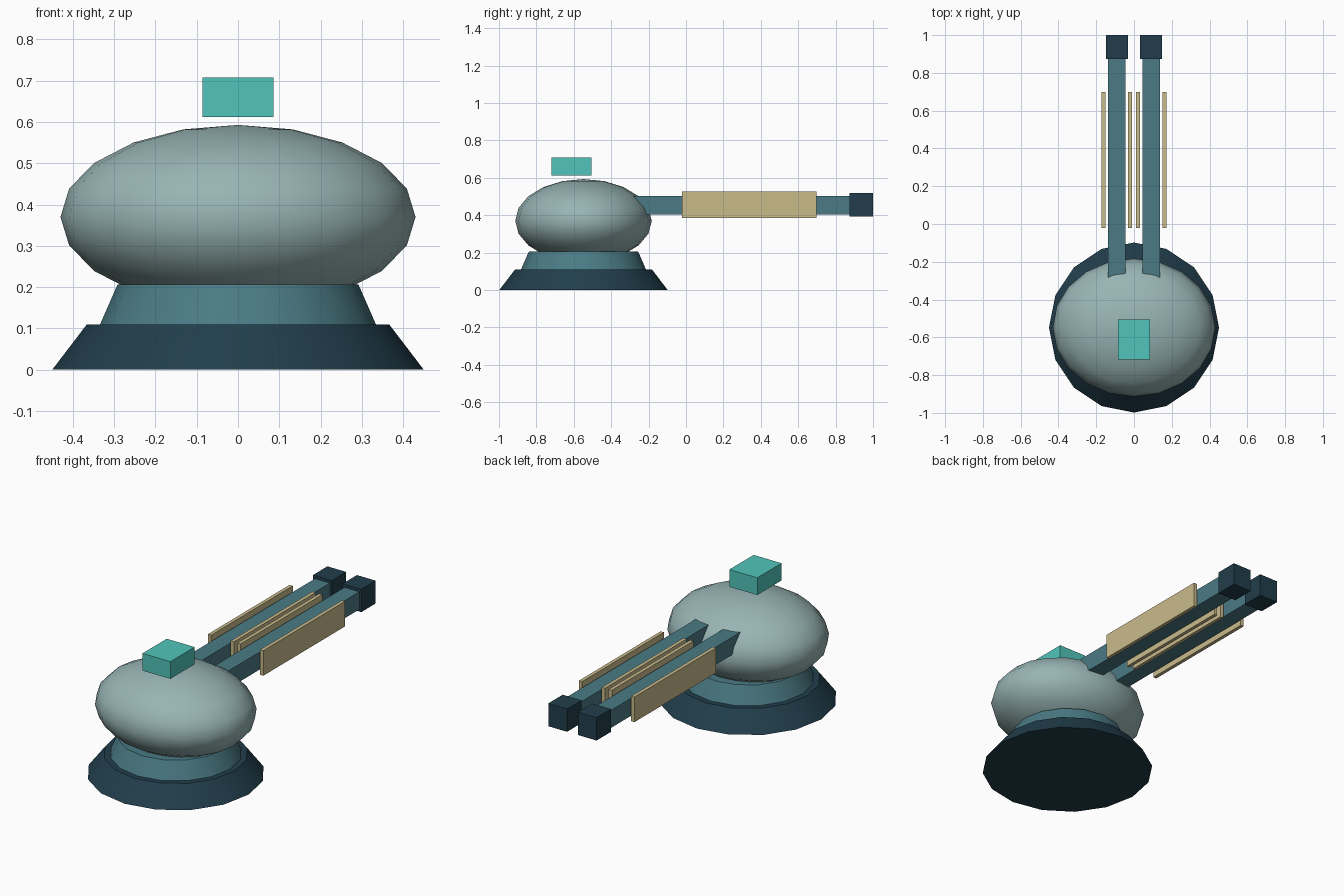
import bpy, math

if "Cube" in bpy.data.objects:
    bpy.data.objects.remove(bpy.data.objects["Cube"])


def material(name, rgb):
    # sRGB 0-255 to linear
    m = bpy.data.materials.new(name)
    m.diffuse_color = tuple((c / 255) ** 2.2 for c in rgb) + (1,)
    m.use_nodes = True
    m.node_tree.nodes["Principled BSDF"].inputs["Base Color"].default_value = m.diffuse_color
    return m


DARK = material("dark_steel", (38, 64, 77))
TEAL = material("teal_metal", (76, 122, 132))
SHELL = material("shell_grey", (150, 178, 178))
GLOW = material("sensor_turquoise", (82, 196, 186))
SAND = material("sand_plate", (200, 186, 138))


def finish(name, mat, smooth=False):
    ob = bpy.context.object
    ob.name = name
    ob.data.materials.append(mat)
    bpy.ops.object.transform_apply(location=False, rotation=False, scale=True)
    if smooth:
        bpy.ops.object.shade_smooth_by_angle(angle=math.radians(40))
    return ob


def box(name, mat, lo, hi):
    bpy.ops.mesh.primitive_cube_add(size=1, location=[(a + b) / 2 for a, b in zip(lo, hi)])
    bpy.context.object.scale = [b - a for a, b in zip(lo, hi)]
    return finish(name, mat)


def frustum(name, mat, r1, r2, z1, z2):
    bpy.ops.mesh.primitive_cone_add(vertices=16, radius1=r1, radius2=r2, depth=z2 - z1,
                                    location=(0, CY, (z1 + z2) / 2))
    return finish(name, mat, True)


CY = -0.548  # turret axis

# Base and neck
frustum("base", DARK, 0.45, 0.366, 0, 0.11)
frustum("neck", TEAL, 0.334, 0.292, 0.11, 0.206)

# Flattened dome
bpy.ops.mesh.primitive_uv_sphere_add(segments=20, ring_count=10, radius=1, location=(0, CY, 0.37))
bpy.context.object.scale = (0.43, 0.365, 0.223)
finish("dome", SHELL, True)

# Sensor block floating above the dome
box("sensor", GLOW, (-0.086, -0.718, 0.612), (0.086, -0.505, 0.708))

# Twin barrels, muzzles and side plates
for side, s in (("left", -1), ("right", 1)):
    cx = s * 0.091
    box(f"barrel_{side}", TEAL, (cx - 0.046, -0.36, 0.405), (cx + 0.046, 0.90, 0.503))
    box(f"muzzle_{side}", DARK, (cx - 0.058, 0.873, 0.393), (cx + 0.058, 1.0, 0.52))
    for label, d in (("inner", -0.07), ("outer", 0.07)):
        px = s * (0.091 + d)
        box(f"plate_{side}_{label}", SAND, (px - 0.01, -0.021, 0.386), (px + 0.01, 0.698, 0.526))
